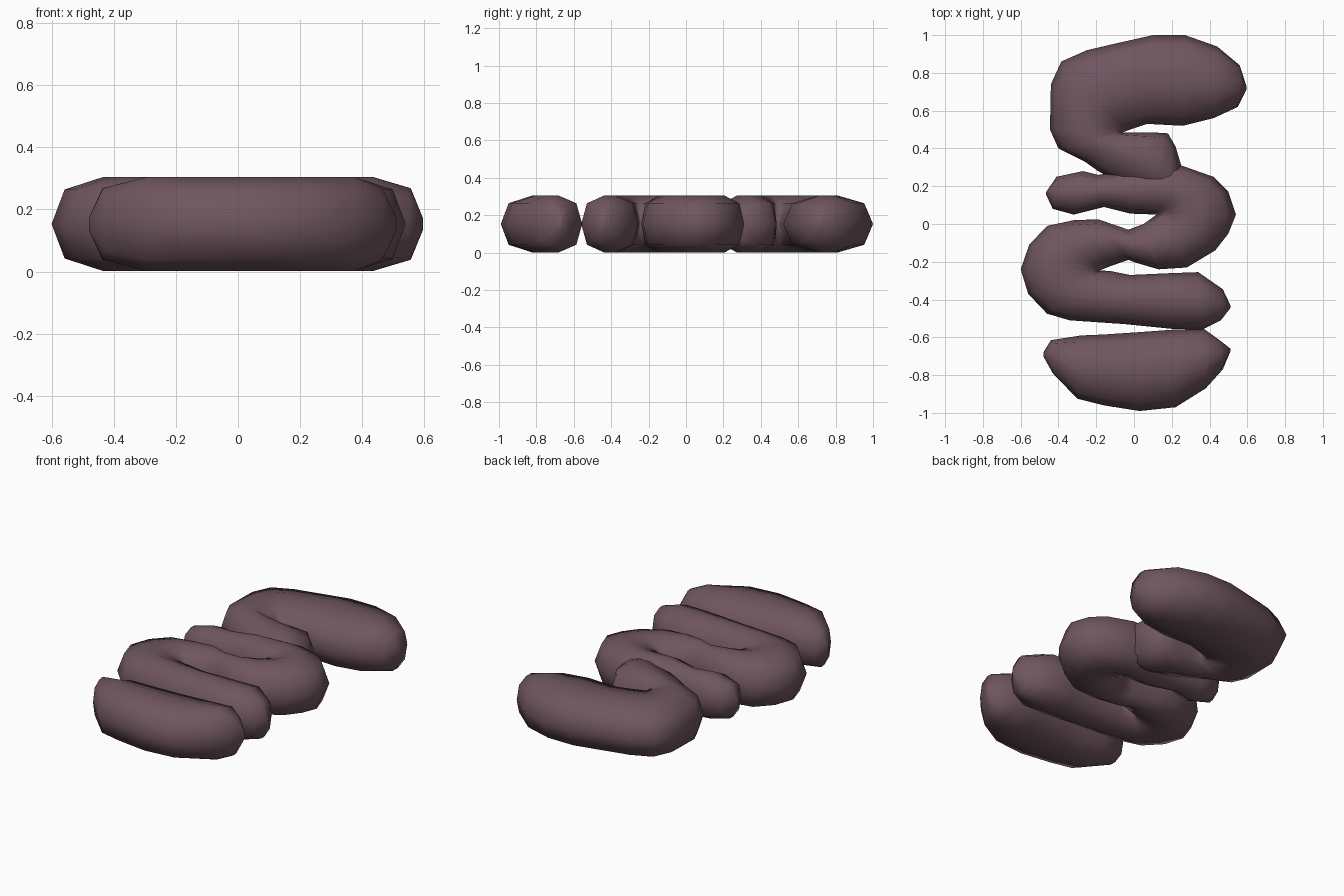
import bpy
import bmesh
from mathutils import Vector

if "Cube" in bpy.data.objects:
    bpy.data.objects.remove(bpy.data.objects["Cube"])

MID = 0.153      # height of the rim line
FULL = 0.152     # half height of a full roll

skin = bpy.data.materials.new("dusky mauve")
skin.diffuse_color = (0.16, 0.092, 0.115, 1)
skin.use_nodes = True
skin.node_tree.nodes["Principled BSDF"].inputs["Base Color"].default_value = skin.diffuse_color

# Rounded cross-section: (position across, height share)
TOP = [(-1, 0), (-0.8, 0.73), (-0.2, 1), (0.2, 1), (0.8, 0.73), (1, 0)]
SECTION = TOP + [(t, -h) for t, h in reversed(TOP[1:-1])]


def fan(pivot, outer, pivot_first):
    """Stations that turn around one inner point."""
    return [(pivot + p if pivot_first else p + pivot) for p in outer]


def roll(name, stations, heights):
    """Skin a soft roll across pairs of rim points (ax, ay, bx, by)."""
    bm = bmesh.new()
    rings = []
    for i, (ax, ay, bx, by) in enumerate(stations):
        a, b = Vector((ax, ay, MID)), Vector((bx, by, MID))
        h = heights.get(i, heights.get(i - len(stations), FULL))
        rings.append([bm.verts.new((a + b) / 2 + (b - a) / 2 * t
                                   + Vector((0, 0, h * s))) for t, s in SECTION])
    n = len(SECTION)
    for r, q in zip(rings, rings[1:]):
        for k in range(n):
            bm.faces.new((r[k], r[(k + 1) % n], q[(k + 1) % n], q[k]))
    bm.faces.new(rings[0])
    bm.faces.new(rings[-1][::-1])
    bmesh.ops.remove_doubles(bm, verts=bm.verts[:], dist=0.0005)
    bmesh.ops.recalc_face_normals(bm, faces=bm.faces[:])
    mesh = bpy.data.meshes.new(name)
    bm.to_mesh(mesh)
    bm.free()
    mesh.materials.append(skin)
    ob = bpy.data.objects.new(name, mesh)
    bpy.context.collection.objects.link(ob)
    bpy.ops.object.select_all(action='DESELECT')
    ob.select_set(True)
    bpy.context.view_layer.objects.active = ob
    bpy.ops.object.shade_smooth_by_angle(angle=1.1)


# Front roll
roll("front_roll", [
    (-.48, -.68, -.48, -.70), (-.44, -.615, -.43, -.79),
    (-.28, -.59, -.30, -.925), (-.16, -.585, -.16, -.96),
    (.02, -.573, .03, -.99), (.20, -.56, .22, -.97),
    (.37, -.555, .38, -.87), (.46, -.62, .47, -.77),
    (.51, -.66, .51, -.675)],
    {0: .02, 1: .115, -2: .115, -1: .02})

# Middle folds: right lobe, left bend, cross arm, right bend, left finger
lower_lobe = [
    (.51, -.43, .51, -.445), (.47, -.345, .46, -.51),
    (.34, -.255, .36, -.56), (.20, -.26, .20, -.555),
    (-.02, -.27, -.05, -.53), (-.12, -.25, -.34, -.51)]
left_bend = fan((-.18, -.245), [
    (-.46, -.475), (-.56, -.37), (-.60, -.24), (-.555, -.11), (-.46, -.01)], True)
cross_arm = [
    (-.13, -.225, -.32, .02), (-.03, -.19, -.19, .025),
    (.01, -.205, -.03, -.03), (.13, -.24, .05, .0)]
right_bend = fan((.12, .05), [
    (.28, -.23), (.43, -.14), (.50, -.05), (.54, .05),
    (.50, .17), (.42, .25), (.25, .31)], False)
finger = [
    (.0, .29, -.02, .055), (-.19, .26, -.16, .09),
    (-.27, .28, -.32, .05), (-.41, .25, -.43, .08), (-.465, .17, -.465, .155)]
roll("middle_folds", lower_lobe + left_bend + cross_arm + right_bend + finger,
     {0: .02, 1: .115, -4: .13, -3: .135, -2: .105, -1: .02})

# Back roll, bending down into the neck that meets the middle folds
back_lobe = [
    (.595, .71, .595, .73), (.55, .62, .56, .84),
    (.42, .56, .44, .94), (.26, .52, .27, 1.0),
    (.07, .53, .10, 1.0), (-.02, .50, -.10, .955)]
back_bend = fan((-.06, .485), [
    (-.25, .92), (-.385, .86), (-.44, .74), (-.445, .50), (-.40, .40)], True)
neck = [
    (.0, .485, -.26, .33), (.10, .485, -.19, .28),
    (.18, .48, -.10, .23), (.22, .41, .03, .18), (.25, .31, .13, .15)]
roll("back_roll_and_neck", back_lobe + back_bend + neck,
     {0: .02, 1: .115, -1: .12})
